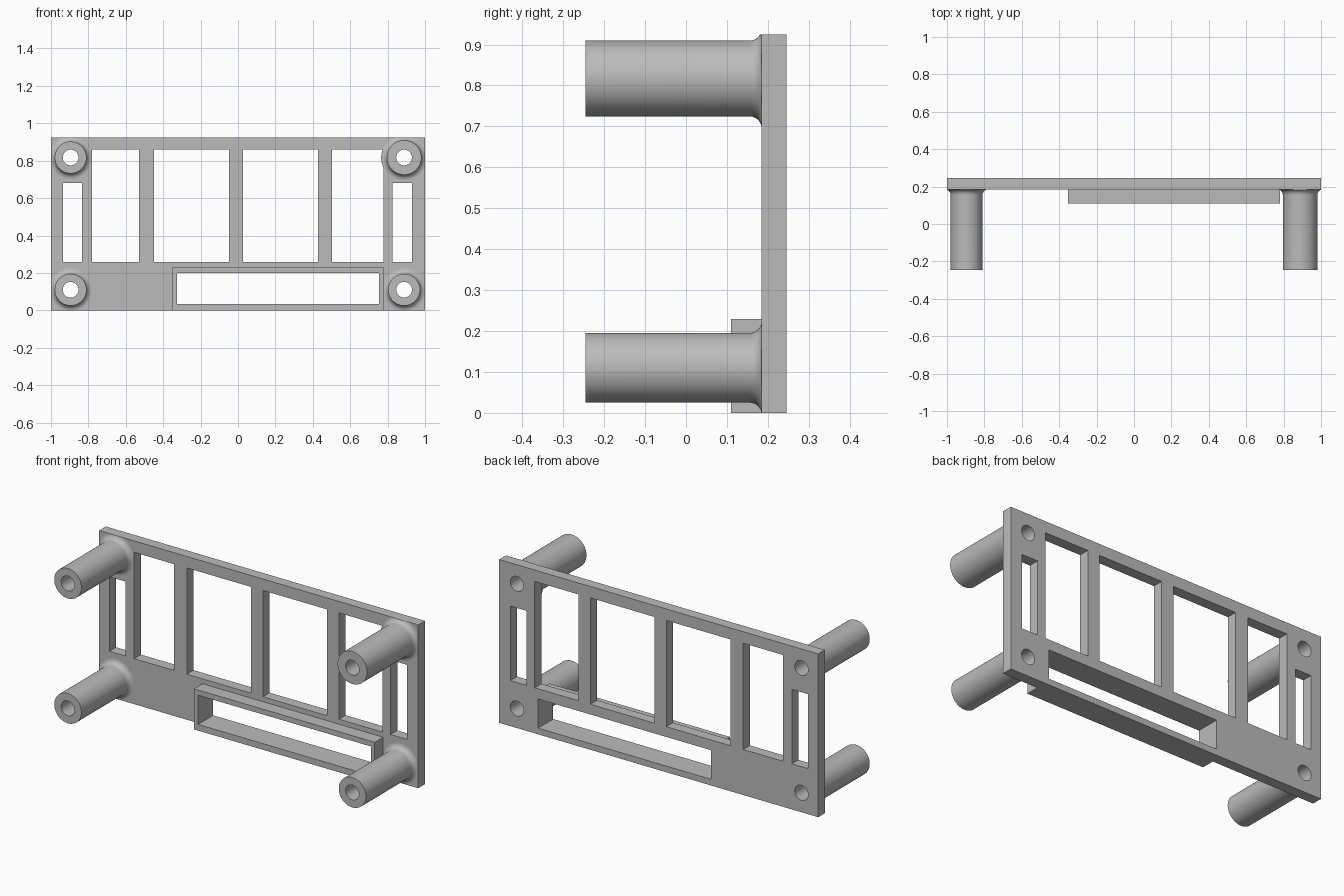
import bpy, bmesh
from math import sin, cos, pi

cube = bpy.data.objects.get("Cube")
if cube:
    bpy.data.objects.remove(cube, do_unlink=True)

GREY = (0.5, 0.5, 0.5, 1)
mat = bpy.data.materials.new("grey plastic")
mat.use_nodes = True
mat.diffuse_color = GREY
mat.node_tree.nodes["Principled BSDF"].inputs["Base Color"].default_value = GREY

FRONT, BACK, TIP, BEZEL = 0.185, 0.245, -0.245, 0.11
HEIGHT, HOLE, FILLET, SIDES = 0.925, 0.042, 0.03, 64


def finish(name, bm):
    bmesh.ops.recalc_face_normals(bm, faces=bm.faces)
    mesh = bpy.data.meshes.new(name)
    bm.to_mesh(mesh)
    bm.free()
    mesh.materials.append(mat)
    obj = bpy.data.objects.new(name, mesh)
    bpy.context.collection.objects.link(obj)
    return obj


def activate(obj):
    bpy.ops.object.select_all(action='DESELECT')
    obj.select_set(True)
    bpy.context.view_layer.objects.active = obj


def add_box(bm, x0, x1, y0, y1, z0, z1):
    verts = bmesh.ops.create_cube(bm, size=1)["verts"]
    for v in verts:
        v.co = (x1 if v.co.x > 0 else x0, y1 if v.co.y > 0 else y0,
                z1 if v.co.z > 0 else z0)


def ring(bm, x, y, z, r):
    angles = [2 * pi * i / SIDES for i in range(SIDES)]
    return [bm.verts.new((x + r * cos(a), y, z + r * sin(a))) for a in angles]


def bridge(bm, a, b):
    for i in range(SIDES):
        j = (i + 1) % SIDES
        bm.faces.new((a[i], a[j], b[j], b[i]))


def cut(obj, cutter):
    mod = obj.modifiers.new("openings", 'BOOLEAN')
    mod.operation, mod.solver, mod.object = 'DIFFERENCE', 'EXACT', cutter
    activate(obj)
    bpy.ops.object.modifier_apply(modifier=mod.name)
    bpy.data.objects.remove(cutter, do_unlink=True)


# Post positions: name, x, z, radius
posts = [("lower_right_post", -0.895, 0.11, 0.085),
         ("upper_right_post", -0.895, 0.817, 0.085),
         ("lower_left_post", 0.888, 0.11, 0.085),
         ("upper_left_post", 0.888, 0.817, 0.0925)]

# Openings: x range, z range
slot = (-0.327, 0.755, 0.035, 0.2)
windows = [(-0.78, -0.53), (-0.45, -0.048), (0.027, 0.427), (0.503, 0.777)]
vents = [(-0.936, -0.835), (0.827, 0.929)]
openings = [(a, b, 0.258, 0.86) for a, b in windows]
openings += [(a, b, 0.258, 0.68) for a, b in vents]

# Panel with windows, vents, slot and screw holes
bm = bmesh.new()
add_box(bm, -1, 1, FRONT, BACK, 0, HEIGHT)
panel = finish("panel", bm)
bm = bmesh.new()
for x0, x1, z0, z1 in openings + [slot]:
    add_box(bm, x0, x1, 0, 0.4, z0, z1)
for _, x, z, _ in posts:
    near, far = ring(bm, x, 0, z, HOLE), ring(bm, x, 0.4, z, HOLE)
    bridge(bm, near, far)
    bm.faces.new(near)
    bm.faces.new(far)
cut(panel, finish("panel_cutter", bm))

# Raised bezel around the slot
bm = bmesh.new()
add_box(bm, -0.353, 0.78, BEZEL, FRONT, 0, 0.23)
bezel = finish("slot_bezel", bm)
bm = bmesh.new()
add_box(bm, slot[0], slot[1], 0, 0.4, slot[2], slot[3])
cut(bezel, finish("bezel_cutter", bm))

# Hollow posts with a filleted foot trimmed to the panel
for name, x, z, r in posts:
    profile = [(HOLE, FRONT), (HOLE, TIP), (r, TIP)]
    for i in range(9):
        a = pi / 2 * i / 8
        profile.append((r + FILLET * (1 - cos(a)), FRONT - FILLET * (1 - sin(a))))
    bm = bmesh.new()
    rings = [ring(bm, x, y, z, rad) for rad, y in profile]
    for a, b in zip(rings, rings[1:]):
        bridge(bm, a, b)
    for v in bm.verts:
        v.co.x = max(-1, min(1, v.co.x))
        v.co.z = max(0, min(HEIGHT, v.co.z))
    post = finish(name, bm)

for obj in [o for o in bpy.context.collection.objects if o.type == 'MESH']:
    activate(obj)
    bpy.ops.object.shade_smooth_by_angle(angle=pi / 6)
